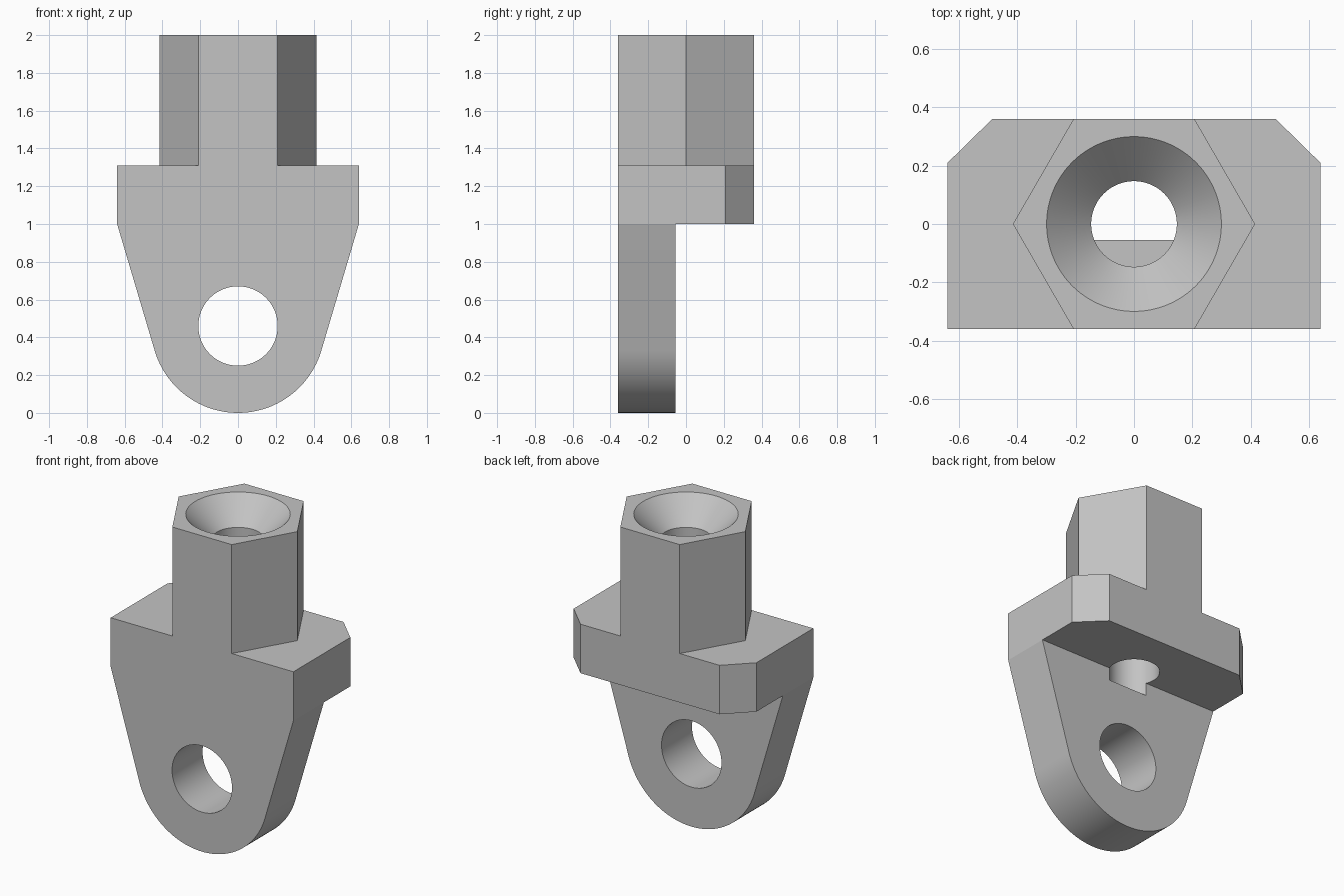
import bpy, bmesh, math
from mathutils import Matrix

cube = bpy.data.objects.get("Cube")
if cube:
    bpy.data.objects.remove(cube, do_unlink=True)

grey = bpy.data.materials.new("plain grey")
grey.use_nodes = True
colour = (0.55, 0.55, 0.55, 1)
grey.diffuse_color = colour
grey.node_tree.nodes["Principled BSDF"].inputs["Base Color"].default_value = colour

FRONT, BACK, PLATE_BACK = -0.36, 0.36, -0.055
EYE_Z = EYE_R = 0.46


def finish(name, bm):
    bmesh.ops.recalc_face_normals(bm, faces=bm.faces)
    mesh = bpy.data.meshes.new(name)
    bm.to_mesh(mesh)
    bm.free()
    mesh.materials.append(grey)
    obj = bpy.data.objects.new(name, mesh)
    bpy.context.collection.objects.link(obj)
    return obj


def loft(name, rings):
    """Closed solid through matching rings of points."""
    bm = bmesh.new()
    loops = [[bm.verts.new(p) for p in ring] for ring in rings]
    n = len(loops[0])
    for a, b in zip(loops, loops[1:]):
        for i in range(n):
            j = (i + 1) % n
            bm.faces.new((a[i], a[j], b[j], b[i]))
    bm.faces.new(loops[0])
    bm.faces.new(loops[-1])
    return finish(name, bm)


def circle(r, n=96):
    return [(r * math.cos(math.tau * i / n), r * math.sin(math.tau * i / n))
            for i in range(n)]


def upright(name, outline, z0, z1):
    return loft(name, [[(x, y, z) for x, y in outline] for z in (z0, z1)])


def front_profile(name, outline, y0, y1):
    return loft(name, [[(x, y, z) for x, z in outline] for y in (y0, y1)])


def combine(target, tool, operation):
    mod = target.modifiers.new(operation.lower(), 'BOOLEAN')
    mod.operation, mod.object, mod.solver = operation, tool, 'EXACT'
    bpy.context.view_layer.objects.active = target
    bpy.ops.object.modifier_apply(modifier=mod.name)
    bpy.data.objects.remove(tool, do_unlink=True)


# Crossbar block with chamfered back corners
block = upright("bracket_body", [(-0.64, FRONT), (0.64, FRONT), (0.64, 0.21),
                                 (0.487, BACK), (-0.487, BACK), (-0.64, 0.21)],
                1.0, 1.31)

# Hexagonal post, flats facing front and back
post = upright("hex_post", circle(BACK / math.cos(math.pi / 6), 6), 1.15, 2.0)

# Tapered eye plate: straight sides tangent to the rounded foot
reach = math.hypot(0.64, 1.0 - EYE_Z)
tangent = math.atan2(1.0 - EYE_Z, 0.64) - math.acos(EYE_R / reach)
steps = 64
sweep = math.pi + 2 * tangent
outline = [(-0.64, 1.15), (0.64, 1.15), (0.64, 1.0)]
for i in range(steps + 1):
    a = tangent - sweep * i / steps
    outline.append((EYE_R * math.cos(a), EYE_Z + EYE_R * math.sin(a)))
outline.append((-0.64, 1.0))
plate = front_profile("eye_plate", outline, FRONT, PLATE_BACK)

combine(block, post, 'UNION')
combine(block, plate, 'UNION')

# Cross hole through the eye plate
eye = front_profile("eye_cutter", [(x, z + EYE_Z) for x, z in circle(0.21)], -0.6, 0.2)
combine(block, eye, 'DIFFERENCE')

# Countersunk vertical bore, ending just inside the plate
bore = loft("bore_cutter", [[(x, y, z) for x, y in circle(r)]
                            for r, z in ((0.147, 0.92), (0.147, 1.847),
                                         (0.30, 2.0), (0.30, 2.2))])
combine(block, bore, 'DIFFERENCE')

# Smooth the round surfaces, keep the edges sharp
bpy.ops.object.select_all(action='DESELECT')
block.select_set(True)
bpy.context.view_layer.objects.active = block
bpy.ops.object.shade_smooth_by_angle(angle=math.radians(12))
